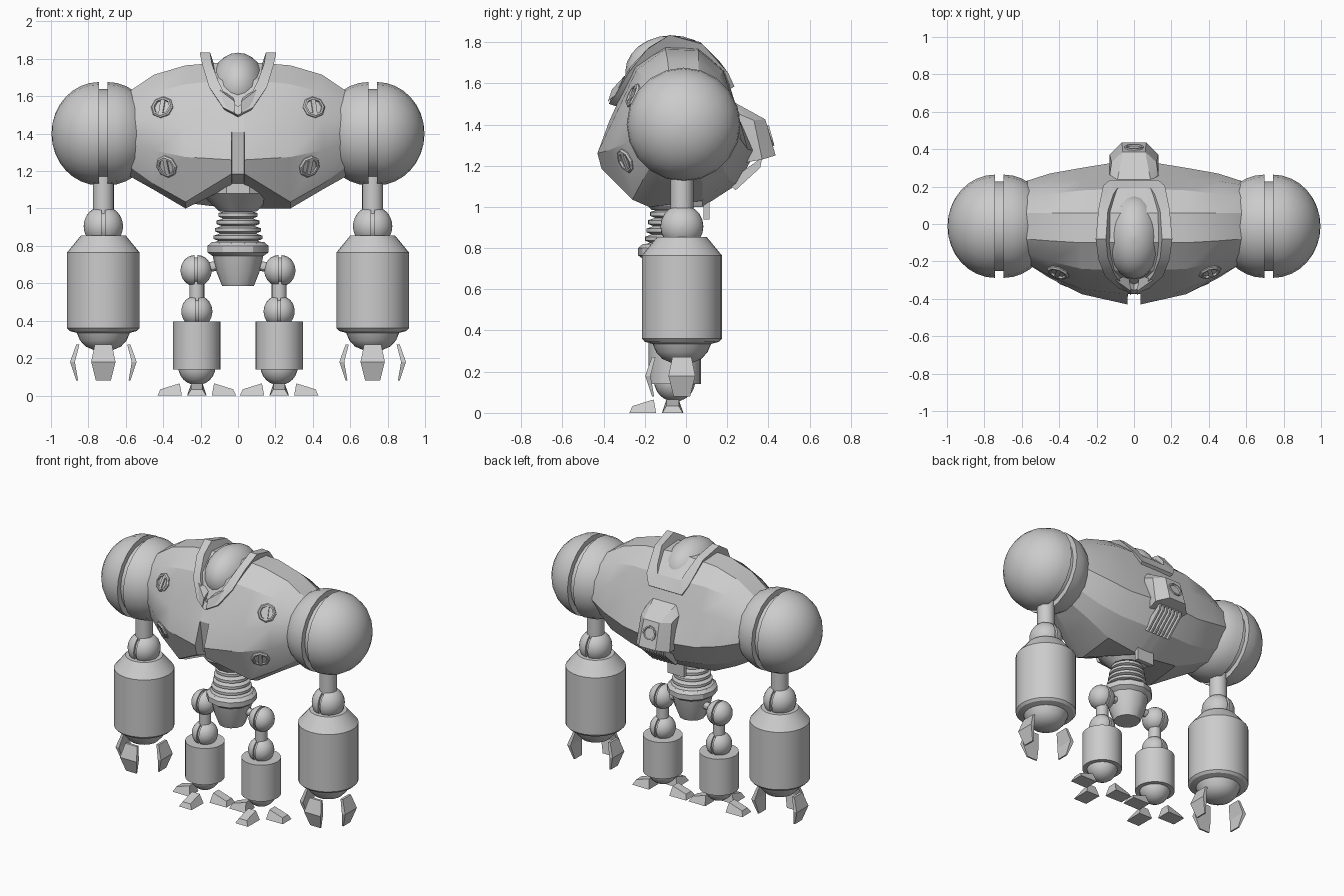
import bpy, bmesh
from math import sin, cos, pi, sqrt
from mathutils import Vector, Matrix
from mathutils.bvhtree import BVHTree

if "Cube" in bpy.data.objects:
    bpy.data.objects.remove(bpy.data.objects["Cube"])


def finish(name, bm, angle=30):
    bmesh.ops.remove_doubles(bm, verts=bm.verts, dist=1e-5)
    bmesh.ops.recalc_face_normals(bm, faces=bm.faces)
    me = bpy.data.meshes.new(name)
    bm.to_mesh(me)
    bm.free()
    ob = bpy.data.objects.new(name, me)
    bpy.context.collection.objects.link(ob)
    bpy.ops.object.select_all(action='DESELECT')
    ob.select_set(True)
    bpy.context.view_layer.objects.active = ob
    bpy.ops.object.shade_smooth_by_angle(angle=angle * pi / 180)
    return ob


def loft(name, sections, ring=False, angle=30):
    """Skin a row of equal point loops; cap the ends unless it is a ring."""
    bm = bmesh.new()
    rows = [[bm.verts.new(p) for p in s] for s in sections]
    n = len(rows[0])
    pairs = list(zip(rows, rows[1:])) + ([(rows[-1], rows[0])] if ring else [])
    for a, b in pairs:
        for i in range(n):
            j = (i + 1) % n
            bm.faces.new((a[i], a[j], b[j], b[i]))
    if not ring:
        bm.faces.new(rows[0])
        bm.faces.new(rows[-1])
    return finish(name, bm, angle)


def lathe(name, profile, loc, axis=(0, 0, 1), segs=24, angle=30):
    """Revolve (radius, height) points about an axis through loc."""
    m = Matrix.Translation(loc) @ Vector(axis).to_track_quat('Z', 'Y').to_matrix().to_4x4()
    secs = [[m @ Vector((max(r, 1e-3) * cos(2 * pi * k / segs),
                         max(r, 1e-3) * sin(2 * pi * k / segs), h))
             for k in range(segs)] for r, h in profile]
    return loft(name, secs, angle=angle)


def hull(name, pts):
    bm = bmesh.new()
    for p in pts:
        bm.verts.new(p)
    bmesh.ops.convex_hull(bm, input=bm.verts)
    bmesh.ops.dissolve_limit(bm, angle_limit=0.02, verts=bm.verts, edges=bm.edges)
    return finish(name, bm)


def box(name, c, s):
    return hull(name, [(c[0] + i * s[0] / 2, c[1] + j * s[1] / 2, c[2] + k * s[2] / 2)
                       for i in (-1, 1) for j in (-1, 1) for k in (-1, 1)])


def split_ball(name, loc, r, gap, core=0.85, segs=20):
    """Ball with a grooved slit round the middle, facing sideways."""
    g = gap / 2
    a0 = sqrt(r * r - g * g)
    half = [(a0 * cos(t * pi / 16), g + (r - g) * sin(t * pi / 16)) for t in range(9)]
    prof = [(a, -h) for a, h in reversed(half)] + [(core * r, -g), (core * r, g)] + half
    return lathe(name, prof, loc, (1, 0, 0), segs)


# torso shell: y,z cross-sections from the middle outwards; the lower front
# edge rises to the middle as a V, and the middle strip is sunk as a slot
mid_sec = [(-.1, 1.785), (.06, 1.775), (.19, 1.66), (.24, 1.5), (.34, 1.27), (.25, 1.11),
           (.08, 1.0), (-.24, 1.12), (-.41, 1.185), (-.43, 1.26), (-.375, 1.41), (-.25, 1.69)]
slot_sec = mid_sec[:8] + [(-.34, 1.185), (-.35, 1.26)] + mid_sec[10:]
half = [
    (0.033, slot_sec), (0.035, mid_sec),
    (.28, [(-.1, 1.765), (.06, 1.76), (.18, 1.66), (.24, 1.5), (.3, 1.28), (.215, 1.13),
           (.08, 1.03), (-.18, 1.0), (-.26, 1.035), (-.375, 1.275), (-.35, 1.43), (-.24, 1.665)]),
    (.45, [(-.09, 1.715), (.06, 1.71), (.16, 1.63), (.23, 1.5), (.27, 1.32), (.19, 1.17),
           (.08, 1.11), (-.13, 1.1), (-.21, 1.13), (-.29, 1.31), (-.28, 1.46), (-.2, 1.62)]),
    (.575, [(-.08, 1.63), (.06, 1.63), (.14, 1.58), (.21, 1.48), (.23, 1.36), (.15, 1.24),
            (.06, 1.18), (-.09, 1.17), (-.16, 1.22), (-.21, 1.36), (-.21, 1.48), (-.15, 1.58)])]
rows = [(-x, s) for x, s in reversed(half)] + half
torso = loft("torso_shell", [[(x, y, z) for y, z in s] for x, s in rows], angle=24)
surface = BVHTree.FromObject(torso, bpy.context.evaluated_depsgraph_get())
lathe("belly", [(0, 1.2), (.2, 1.17), (.2, 1.08), (.1, .985), (0, .985)], (0, -.07, 0), segs=10)

# chest ports seated on the shell
for sx in (-1, 1):
    for x, z in ((.405, 1.54), (.38, 1.225)):
        p, n, _, _ = surface.ray_cast(Vector((sx * x, -2, z)), Vector((0, 1, 0)))
        if n.y > 0:
            n = -n
        lathe("chest_port", [(0, -.03), (.062, -.03), (.062, .006), (.054, .014), (.044, .014),
                             (.042, .003), (0, .003)], p, n, 8)
        side = n.cross(Vector((0, 0, 1))).normalized()
        up = side.cross(n)
        hull("port_bar", [p + side * a + up * b + n * c for a in (-.012, .012)
                          for b in (-.045, .045) for c in (0, .012)])

# head dome, collar and face
t = [(pi * k / 12 - pi / 2) for k in range(13)]
head = lathe("head_dome", [(cos(a), sin(a)) for a in t], (0, 0, 0), segs=24)
head.data.transform(Matrix.Translation((0, -.07, 1.655)) @ Matrix.Diagonal((.148, .225, .178, 1)))
outer = [(0, -.375, 1.5), (.08, -.345, 1.54), (.155, -.28, 1.65), (.19, -.19, 1.765),
         (.205, -.08, 1.835), (.19, .08, 1.79), (.165, .205, 1.65), (.13, .235, 1.585), (0, .235, 1.585)]
inner = [(0, -.355, 1.545), (.06, -.325, 1.59), (.105, -.27, 1.68), (.14, -.18, 1.775),
         (.15, -.08, 1.835), (.14, .07, 1.8), (.11, .16, 1.71), (.09, .19, 1.66), (0, .19, 1.66)]
mid = Vector((0, -.06, 1.4))
quads = []
for o, i in zip(map(Vector, outer), map(Vector, inner)):
    quads.append([o, i, i.lerp(mid, .22), o.lerp(mid, .22)])
quads += [[Vector((-v.x, v.y, v.z)) for v in q] for q in reversed(quads[1:-1])]
loft("head_collar", quads, ring=True)
for s in (-1, 1):
    hull("face_cheek", [(s * x, y, z) for x, y, z in (
        (.1, -.30, 1.635), (.015, -.36, 1.57), (.015, -.38, 1.51), (.07, -.34, 1.55), (.03, -.27, 1.6))])

# back pack with round vent, cooling fins and tail plate
hull("back_pack", [(s * x, y, z) for s in (-1, 1) for x, y, z in (
    (.09, .23, 1.51), (.13, .26, 1.45), (.06, .385, 1.425), (.12, .33, 1.42), (.065, .435, 1.25),
    (.13, .37, 1.23), (.1, .2, 1.2), (.13, .24, 1.3))])
lathe("back_vent", [(0, -.02), (.055, -.02), (.05, .008), (.04, .008), (.036, -.002), (0, -.002)],
      (0, .408, 1.345), (0, .96, .26), 12)
for k in range(7):
    x = (k - 3) * .028
    hull("cooling_fin", [(x + d, y, z) for d in (-.006, .006)
                         for y, z in ((.37, 1.24), (.36, 1.19), (.24, 1.08), (.2, 1.12))])
box("tail_plate", (0, .1, .99), (.13, .03, .1))

# ribbed spine and pelvis
rib = []
for k, r in enumerate((.105, .115, .122, .13, .142)):
    z = .965 - k * .04
    rib += [(r - .025, z + .018), (r, z + .01), (r, z - .008), (r - .025, z - .018)]
lathe("spine", [(0, 1.02), (.1, 1.02)] + rib + [(0, .78)], (0, -.07, 0))
lathe("pelvis", [(0, .81), (.14, .82), (.163, .80), (.163, .765), (.135, .745), (.115, .66),
                 (.085, .585), (0, .585)], (0, -.07, 0), segs=12)

for s in (-1, 1):
    # arms
    ax, ay = .72 * s, -.02
    split_ball("shoulder", (ax, -.012, 1.4), .277, .045, .86)
    lathe("upper_arm", [(0, 1.2), (.056, 1.2), (.056, .95), (0, .95)], (ax, ay, 0))
    split_ball("elbow", (ax, ay, .905), .105, .018)
    lathe("forearm", [(0, .855), (.12, .855), (.194, .765), (.194, .36), (.18, .345), (.142, .335),
                      (.125, .295), (.095, .262), (.05, .243), (0, .238)], (ax, ay, 0), segs=28)
    for d in (Vector((-1, 0, 0)), Vector((1, 0, 0)), Vector((0, -1, 0))):
        side = Vector((-d.y, d.x, 0))
        base = Vector((ax, ay, 0))
        secs = [[base + d * r + side * w + Vector((0, 0, z)) for r, w in
                 ((ro, -wo), (ro, wo), (ri, wo), (ri, -wo))]
                for ro, ri, wo, z in ((.145, .128, .046, .272), (.178, .152, .065, .18),
                                      (.145, .135, .04, .08))]
        loft("finger", secs, angle=15)

    # legs
    lx, ly = .22 * s, -.055
    lathe("hip_axle", [(0, -.05), (.026, -.05), (.026, .08), (0, .08)], (s * .1, ly, .695), (s, 0, -.15), 12)
    split_ball("hip", (.224 * s, ly, .668), .083, .016)
    lathe("thigh", [(0, .64), (.04, .64), (.04, .48), (0, .48)], (lx, ly, 0), segs=16)
    split_ball("knee", (lx, ly, .45), .083, .016)
    lathe("shin", [(0, .397), (.127, .397), (.127, .14), (0, .14)], (lx, ly, 0))
    lathe("ankle", [(.1 * cos(a), .1 * sin(a)) for a in t], (lx, ly, .155), segs=20)
    for d in (Vector((-1, 0, 0)), Vector((1, 0, 0)), Vector((0, -1, 0))):
        side = Vector((-d.y, d.x, 0))
        secs = [[Vector((lx, ly - .01, 0)) + d * r + side * w + Vector((0, 0, z)) for r, w, z in
                 ((r0, -wb, 0), (r0, wb, 0), (r1, wt, h), (r1, -wt, h))]
                for r0, r1, wb, wt, h in ((.08, .092, .052, .03, .065), (.21, .195, .05, .03, .033))]
        loft("toe", secs, angle=15)
